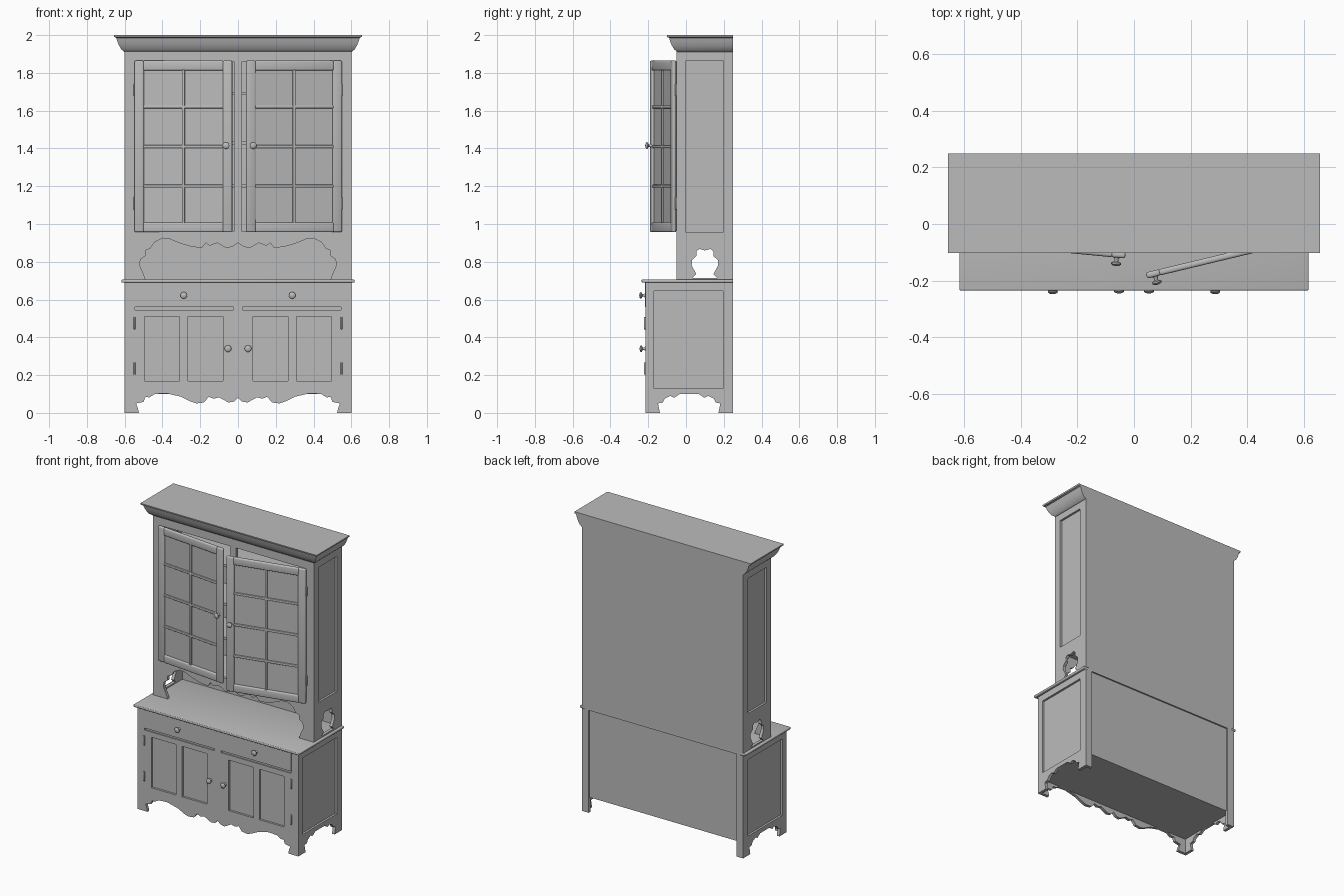
import bpy, bmesh, math
from mathutils import Matrix, Vector

cube = bpy.data.objects.get("Cube")
if cube:
    bpy.data.objects.remove(cube, do_unlink=True)

grey = bpy.data.materials.new("plain_grey")
grey.use_nodes = True
colour = (0.5, 0.5, 0.5, 1)
grey.diffuse_color = colour
grey.node_tree.nodes["Principled BSDF"].inputs["Base Color"].default_value = colour

# Board planes: u, v, outward w
FRONT = Matrix(((1, 0, 0, 0), (0, 0, -1, 0), (0, 1, 0, 0), (0, 0, 0, 1)))
SIDE = Matrix(((0, 0, 1, 0), (1, 0, 0, 0), (0, 1, 0, 0), (0, 0, 0, 1)))


def front_at(y):
    return Matrix.Translation((0, y, 0)) @ FRONT


def side_at(x):
    return Matrix.Translation((x, 0, 0)) @ SIDE


def finish(name, bm, matrix=None, mirror=False, angle=40):
    bmesh.ops.remove_doubles(bm, verts=bm.verts, dist=1e-5)
    if matrix is not None:
        bm.transform(matrix)
    mesh = bpy.data.meshes.new(name)
    bm.to_mesh(mesh)
    bm.free()
    mesh.materials.clear()
    mesh.materials.append(grey)
    mesh.shade_smooth()
    mesh.set_sharp_from_angle(angle=math.radians(angle))
    obj = bpy.data.objects.new(name, mesh)
    bpy.context.collection.objects.link(obj)
    if mirror:
        obj.modifiers.new("mirror", 'MIRROR').use_mirror_merge = False
    return obj


def box(name, x, y, z, bevel=0, matrix=None, mirror=False):
    bm = bmesh.new()
    bmesh.ops.create_cube(bm, size=1)
    for v in bm.verts:
        v.co = Vector([(r[0] + r[1]) / 2 + c * abs(r[1] - r[0])
                       for r, c in zip((x, y, z), v.co)])
    if bevel:
        bmesh.ops.bevel(bm, geom=bm.edges[:], offset=bevel, segments=3,
                        profile=0.5, affect='EDGES')
    return finish(name, bm, matrix, mirror)


def rect(u0, u1, v0, v1):
    return [(u0, v0), (u1, v0), (u1, v1), (u0, v1)]


def board(name, outlines, thick, matrix, mirror=False):
    """Filled outline with holes; outer face lies on the given plane."""
    curve = bpy.data.curves.new(name, 'CURVE')
    curve.dimensions = '2D'
    curve.fill_mode = 'BOTH'
    curve.extrude = thick / 2
    for pts in outlines:
        sp = curve.splines.new('POLY')
        sp.points.add(len(pts) - 1)
        for p, (u, v) in zip(sp.points, pts):
            p.co = (u, v, 0, 1)
        sp.use_cyclic_u = True
    tmp = bpy.data.objects.new(name + "_outline", curve)
    bpy.context.collection.objects.link(tmp)
    mesh = bpy.data.meshes.new_from_object(tmp)
    bpy.data.objects.remove(tmp, do_unlink=True)
    bm = bmesh.new()
    bm.from_mesh(mesh)
    bpy.data.meshes.remove(mesh)
    bmesh.ops.remove_doubles(bm, verts=bm.verts, dist=1e-5)
    bmesh.ops.recalc_face_normals(bm, faces=bm.faces)
    return finish(name, bm, matrix @ Matrix.Translation((0, 0, -thick / 2)), mirror)


def sunk_panel(name, area, matrix, slope=0.03, depth=0.014):
    bm = bmesh.new()
    f = bm.faces.new([bm.verts.new((u, v, 0)) for u, v in rect(*area)])
    bmesh.ops.inset_region(bm, faces=[f], thickness=slope)
    for v in f.verts:
        v.co.z = -depth
    return finish(name, bm, matrix, True, 75)


def knob(name, matrix, mirror=False):
    bm = bmesh.new()
    profile = [(0.011, 0), (0.007, 0.006), (0.007, 0.014), (0.017, 0.019),
               (0.018, 0.024), (0.012, 0.029), (0, 0.031)]
    vs = [bm.verts.new((r, 0, h)) for r, h in profile]
    es = [bm.edges.new(p) for p in zip(vs, vs[1:])]
    bmesh.ops.spin(bm, geom=vs + es, cent=(0, 0, 0), axis=(0, 0, 1),
                   angle=math.tau, steps=20)
    bmesh.ops.remove_doubles(bm, verts=bm.verts, dist=1e-5)
    bmesh.ops.recalc_face_normals(bm, faces=bm.faces)
    return finish(name, bm, matrix @ FRONT, mirror)


def scallop(half, centre=0):
    """Symmetric contour from its left half, given as offsets."""
    return ([(centre + u, v) for u, v in half]
            + [(centre - u, v) for u, v in reversed(half) if u != 0])


# Lower case: front with scalloped skirt, door panels and rail slots
skirt = scallop([(-.525, 0), (-.53, .025), (-.54, .05), (-.5, .058), (-.49, .085),
                 (-.47, .082), (-.44, .1), (-.38, .104), (-.3, .085), (-.25, .06),
                 (-.22, .05), (-.18, .055), (-.155, .085), (-.13, .075),
                 (-.1, .082), (-.05, .055), (-.02, .06), (0, .08)])
lower_panels = [(.08, .265, .17, .51), (.31, .495, .17, .51)]
holes = []
for u0, u1, v0, v1 in lower_panels + [(.025, .545, .545, .56)]:
    holes += [rect(u0, u1, v0, v1), rect(-u1, -u0, v0, v1)]
board("lower_front", [[(-.6, .69), (-.6, 0)] + skirt + [(.6, 0), (.6, .69)]] + holes,
      .02, front_at(-.215))
box("drawer_rail", (-.57, .57), (-.207, -.195), (.535, .57))
for i, area in enumerate(lower_panels):
    sunk_panel(f"lower_door_panel_{i + 1}", area, front_at(-.215))
box("drawer_front", (.02, .548), (-.218, -.21), (.56, .69), mirror=True)

# Lower sides, back, floor and counter
side_skirt = scallop([(-.155, 0), (-.165, .05), (-.14, .055), (-.13, .075), (-.1, .09),
                      (-.08, .08), (-.05, .1), (0, .1)], .017)
lower_side_panel = (-.17, .195, .13, .645)
board("lower_side", [[(-.195, .69), (-.195, 0)] + side_skirt + [(.25, 0), (.25, .69)],
                     rect(*lower_side_panel)], .02, side_at(.6), True)
sunk_panel("lower_side_panel", lower_side_panel, side_at(.6))
box("back_post", (.55, .58), (.23, .25), (0, .69), mirror=True)
box("lower_back", (-.58, .58), (.225, .24), (.1, .69))
box("lower_floor", (-.58, .58), (-.195, .225), (.1, .115))
box("counter", (-.617, .617), (-.235, .25), (.69, .706), .005)

# Upper case: face frame with scalloped apron and two door openings
apron = scallop([(-.49, .705), (-.5, .735), (-.522, .785), (-.515, .815), (-.49, .83),
                 (-.49, .86), (-.465, .87), (-.44, .905), (-.4, .925), (-.36, .92),
                 (-.3, .895), (-.24, .878), (-.19, .875), (-.17, .9), (-.15, .885),
                 (-.11, .9), (-.06, .872), (-.03, .88), (0, .9)])
board("upper_front", [[(-.6, 1.92), (-.6, .705)] + apron + [(.6, .705), (.6, 1.92)],
                      rect(-.54, -.02, .96, 1.86), rect(.02, .54, .96, 1.86)],
      .02, front_at(-.05))
arch = scallop([(-.065, .715), (-.045, .735), (-.07, .78), (-.068, .81), (-.045, .83),
                (-.045, .855), (-.03, .868), (0, .86)], .1)
upper_side_panel = (0, .195, .955, 1.865)
board("upper_side", [rect(-.03, .25, .705, 1.92), arch, rect(*upper_side_panel)],
      .02, side_at(.6), True)
sunk_panel("upper_side_panel", upper_side_panel, side_at(.6))
box("upper_back", (-.58, .58), (.235, .25), (.69, 1.92))
for i, z in enumerate((.945, 1.2, 1.43, 1.69)):
    box(f"shelf_{i + 1}", (-.58, .58), (-.03 if i == 0 else 0, .235), (z - .008, z + .008))

# Crown moulding, flush at the back
bm = bmesh.new()
rings = []
for z, o in [(1.91, 0), (1.915, .006), (1.925, .018), (1.945, .03), (1.965, .038),
             (1.985, .044), (1.99, .055), (2, .057)]:
    rings.append([bm.verts.new((x, y, z)) for x, y in
                  rect(-.6 - o, .6 + o, -.045 - o, .25)])
for a, b in zip(rings, rings[1:]):
    for i in range(4):
        j = (i + 1) % 4
        bm.faces.new((a[i], a[j], b[j], b[i]))
bm.faces.new(rings[-1])
bm.faces.new(rings[0][::-1])
finish("crown", bm)

# Glazed doors, standing ajar by different amounts
W, Z0, Z1 = .52, .957, 1.865
for side, s, angle in (("right", 1, -5.5), ("left", -1, 13.5)):
    place = (Matrix.Translation((-s * .547, -.05, 0))
             @ Matrix.Rotation(math.radians(angle), 4, 'Z'))

    def bar(part, a, b, z0, z1, y0=-.022, y1=0, bevel=.008):
        box(f"{side}_door_{part}", sorted((s * a, s * b)), (y0, y1), (z0, z1), bevel, place)

    bar("hinge_stile", 0, .05, Z0, Z1)
    bar("free_stile", W - .05, W, Z0, Z1)
    bar("bottom_rail", .045, W - .045, Z0, Z0 + .052)
    bar("top_rail", .045, W - .045, Z1 - .052, Z1)
    bar("pane", .04, W - .04, Z0 + .02, Z1 - .02, -.01, -.006, 0)
    bar("upright_bar", W / 2 - .008, W / 2 + .008, Z0 + .04, Z1 - .04, -.02, -.004, .004)
    for i, z in enumerate((1.2, 1.41, 1.62)):
        bar(f"cross_bar_{i + 1}", .045, W - .045, z - .008, z + .008, -.019, -.004, .004)
    knob(f"{side}_door_knob", place @ Matrix.Translation((s * (W - .03), -.021, 1.415)))

# Knobs and hinges
knob("drawer_knob", Matrix.Translation((.287, -.217, .622)), True)
knob("lower_door_knob", Matrix.Translation((.053, -.215, .34)), True)
for part, y, heights in (("lower", -.215, (.235, .475)), ("upper", -.05, (1.11, 1.71))):
    for i, z in enumerate(heights):
        box(f"{part}_hinge_{i + 1}", (.543, .553), (y - .008, y + .004),
            (z - .033, z + .033), .003, mirror=True)
